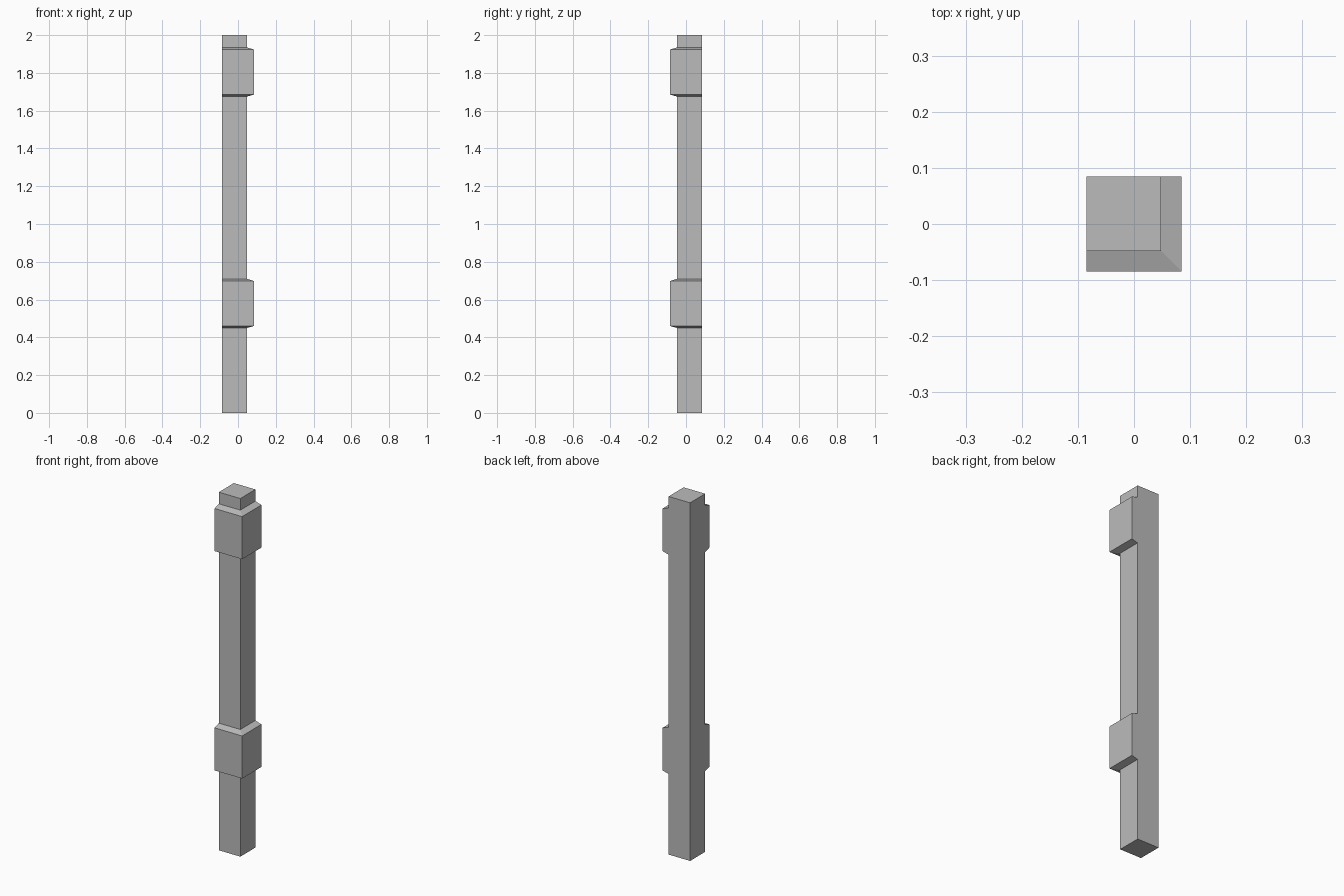
import bpy
import bmesh

# Remove the default cube
cube = bpy.data.objects.get("Cube")
if cube:
    bpy.data.objects.remove(cube, do_unlink=True)

# Single grey material
grey = bpy.data.materials.new("plain grey")
grey.use_nodes = True
colour = (0.5, 0.5, 0.5, 1.0)
grey.diffuse_color = colour
grey.node_tree.nodes["Principled BSDF"].inputs["Base Color"].default_value = colour

BACK = 0.085    # flush back and side faces
SHAFT = 0.048   # reach of the plain shaft
BAND = 0.085    # reach of the raised bands
HEIGHT = 2.0


def band_rings(bottom, top):
    """Rings of a raised band with sloped lower and upper edges."""
    return [(bottom, SHAFT), (bottom + 0.01, BAND),
            (top - 0.012, BAND), (top, SHAFT)]


def add_post(name, rings):
    """Stack square rings that share one fixed corner, then cap the ends."""
    bm = bmesh.new()
    loops = []
    for z, reach in rings:
        corners = [(-BACK, -reach), (reach, -reach), (reach, BACK), (-BACK, BACK)]
        loops.append([bm.verts.new((x, y, z)) for x, y in corners])
    for low, high in zip(loops, loops[1:]):
        for i in range(4):
            j = (i + 1) % 4
            bm.faces.new((low[i], low[j], high[j], high[i]))
    bm.faces.new(reversed(loops[0]))
    bm.faces.new(loops[-1])
    # Merge the flush back and side strips into clean flat faces
    bmesh.ops.dissolve_limit(bm, angle_limit=0.01, verts=bm.verts, edges=bm.edges)
    bmesh.ops.recalc_face_normals(bm, faces=bm.faces)
    mesh = bpy.data.meshes.new(name)
    bm.to_mesh(mesh)
    bm.free()
    mesh.materials.append(grey)
    post = bpy.data.objects.new(name, mesh)
    bpy.context.collection.objects.link(post)
    return post


# Corner post with two bands wrapping its front and left faces
add_post("corner_post", [(0.0, SHAFT),
                         *band_rings(0.45, 0.71),
                         *band_rings(1.675, 1.935),
                         (HEIGHT, SHAFT)])
